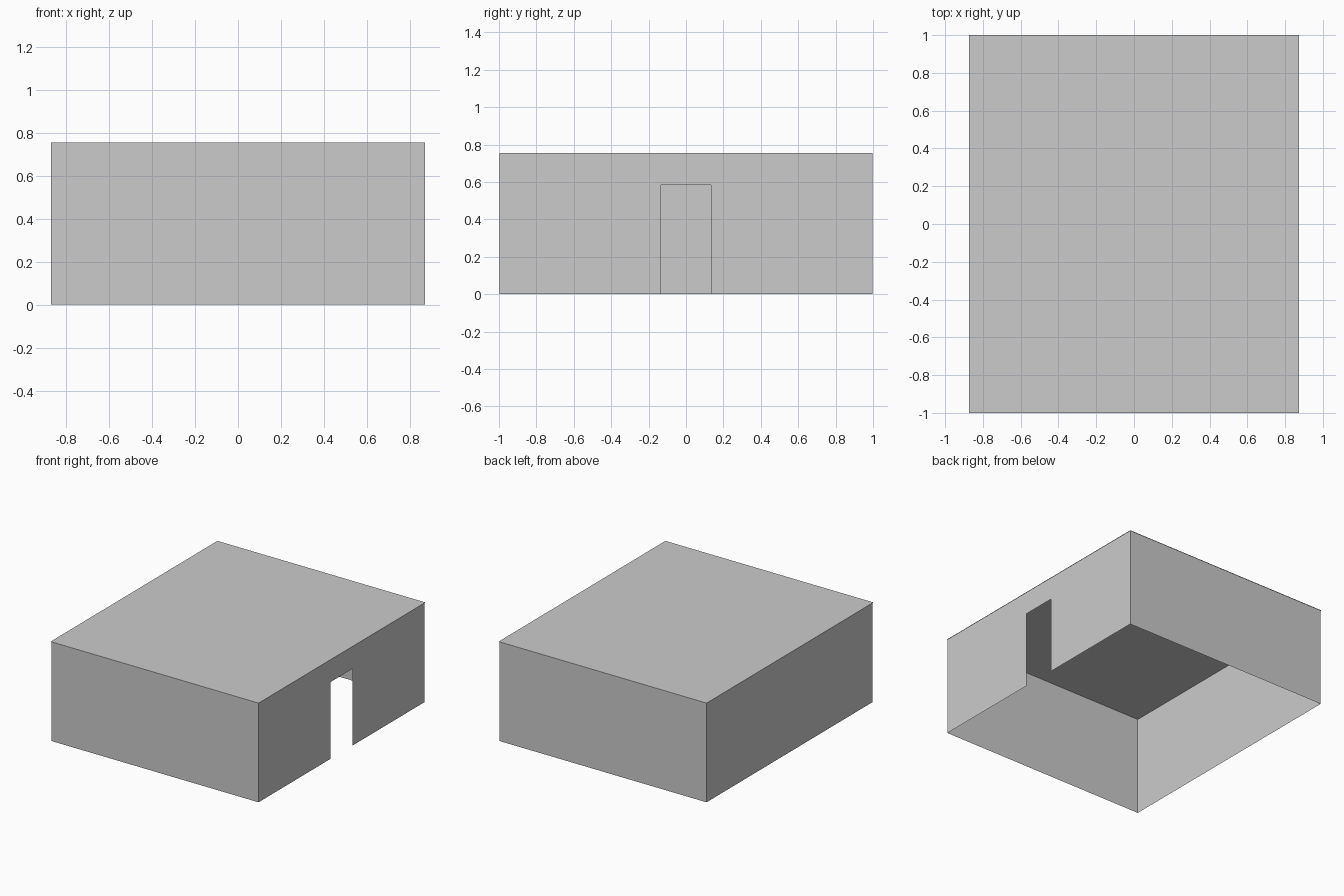
import bpy, bmesh

if "Cube" in bpy.data.objects:
    bpy.data.objects.remove(bpy.data.objects["Cube"])

X, Y, H = 0.87, 0.996, 0.755       # half width, half depth, wall height
DOOR, DOOR_H = 0.133, 0.583        # doorway half width and height


def sheet(name, polygons):
    """Single-skin object made from flat polygons."""
    bm = bmesh.new()
    for poly in polygons:
        bm.faces.new([bm.verts.new(p) for p in poly])
    bmesh.ops.remove_doubles(bm, verts=bm.verts, dist=1e-5)
    mesh = bpy.data.meshes.new(name)
    bm.to_mesh(mesh)
    bm.free()
    obj = bpy.data.objects.new(name, mesh)
    bpy.context.collection.objects.link(obj)
    return obj


def wall(a, b):
    """Plain vertical panel between two floor points."""
    return [(*a, 0), (*b, 0), (*b, H), (*a, H)]


# Three plain walls: back, left, front
sheet("plain_walls", [
    wall((X, Y), (-X, Y)),
    wall((-X, Y), (-X, -Y)),
    wall((-X, -Y), (X, -Y)),
])

# Right wall wrapped around the doorway
outline = [(-Y, 0), (-DOOR, 0), (-DOOR, DOOR_H), (DOOR, DOOR_H),
           (DOOR, 0), (Y, 0), (Y, H), (-Y, H)]
sheet("doorway_wall", [[(X, y, z) for y, z in outline]])

# Flat roof with a hairline overhang
RX, RY = 0.873, 1.0
sheet("roof", [[(-RX, -RY, H), (RX, -RY, H), (RX, RY, H), (-RX, RY, H)]])
